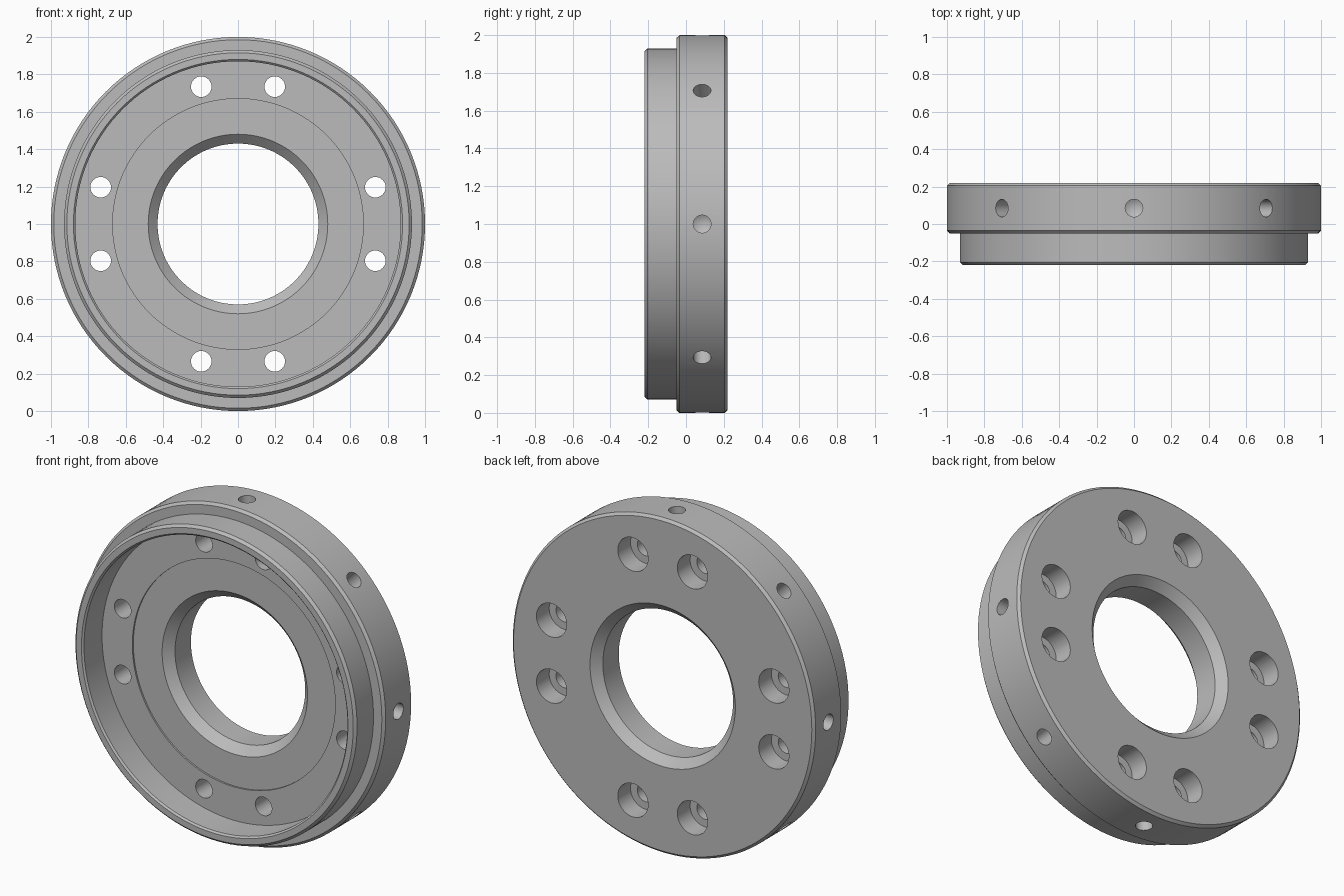
import bpy, bmesh, math
from mathutils import Matrix, Vector

old = bpy.data.objects.get("Cube")
if old:
    bpy.data.objects.remove(old, do_unlink=True)

CENTRE = Vector((0, 0, 1))
GREY = (0.5, 0.5, 0.5, 1)
steel = bpy.data.materials.new("steel grey")
steel.use_nodes = True
steel.diffuse_color = GREY
bsdf = next(n for n in steel.node_tree.nodes if n.type == "BSDF_PRINCIPLED")
bsdf.inputs["Base Color"].default_value = GREY


def lathe(bm, profile, matrix, segments, closed):
    """Revolve (radius, height) points about local z, then place with matrix."""
    rings = []
    for i in range(segments):
        a = math.tau * i / segments
        rings.append([bm.verts.new(matrix @ Vector((r * math.cos(a), r * math.sin(a), h)))
                      for r, h in profile])
    count = len(profile)
    for i in range(segments):
        a, b = rings[i], rings[(i + 1) % segments]
        for j in range(count if closed else count - 1):
            k = (j + 1) % count
            bm.faces.new((a[j], b[j], b[k], a[k]))


def finish(bm, name):
    bmesh.ops.remove_doubles(bm, verts=bm.verts, dist=1e-5)
    bmesh.ops.dissolve_degenerate(bm, edges=bm.edges, dist=1e-6)
    bmesh.ops.recalc_face_normals(bm, faces=bm.faces)
    mesh = bpy.data.meshes.new(name)
    bm.to_mesh(mesh)
    bm.free()
    mesh.materials.append(steel)
    obj = bpy.data.objects.new(name, mesh)
    bpy.context.collection.objects.link(obj)
    return obj


# Local z of the lathe points to the back (+y)
axis = Matrix.Translation(CENTRE) @ Matrix.Rotation(-math.pi / 2, 4, "X")

# Flanged ring: outer flange, narrower front rim, shallow cavity, chamfered bore
ring_profile = [
    (0.48, 0.22), (0.985, 0.22), (1.0, 0.205),              # back face and flange
    (1.0, -0.035), (0.985, -0.05), (0.93, -0.05),           # shoulder
    (0.93, -0.205), (0.915, -0.22),                         # front rim
    (0.88, -0.22), (0.87, -0.21), (0.87, -0.04),            # cavity wall
    (0.67, -0.04), (0.67, -0.03), (0.48, -0.03),            # floor with recess
    (0.43, 0.02), (0.43, 0.17),                             # bore
]
bm = bmesh.new()
lathe(bm, ring_profile, axis, 128, True)
ring = finish(bm, "flanged_ring")

bm = bmesh.new()
# Bolt holes, counterbored from the back, in four pairs
bolt_profile = [(0, -0.2), (0.055, -0.2), (0.055, 0.1), (0.1, 0.1), (0.1, 0.3), (0, 0.3)]
for quarter in range(4):
    for side in (-15, 15):
        a = math.radians(quarter * 90 + side)
        spot = Matrix.Translation((0.76 * math.cos(a), 0.76 * math.sin(a), 0))
        lathe(bm, bolt_profile, axis @ spot, 32, False)

# Blind drilled holes around the flange, with conical ends
drill_profile = [(0, 0.85), (0.047, 0.877), (0.047, 1.1), (0, 1.1)]
for i in range(8):
    turn = Matrix.Rotation(math.radians(45 * i), 4, "Y")
    place = Matrix.Translation(CENTRE + Vector((0, 0.085, 0))) @ turn
    lathe(bm, drill_profile, place, 32, False)
cutter = finish(bm, "hole_cutter")
cutter.hide_render = True

# Cut the holes and bake the result
cut = ring.modifiers.new("holes", "BOOLEAN")
cut.operation = "DIFFERENCE"
cut.solver = "EXACT"
cut.object = cutter
bpy.context.view_layer.update()
baked = bpy.data.meshes.new_from_object(
    ring.evaluated_get(bpy.context.evaluated_depsgraph_get()))
ring.modifiers.clear()
ring.data = baked
bpy.data.objects.remove(cutter, do_unlink=True)

# Smooth the round walls and keep the machined edges sharp
bpy.ops.object.select_all(action="DESELECT")
ring.select_set(True)
bpy.context.view_layer.objects.active = ring
bpy.ops.object.shade_smooth_by_angle(angle=math.radians(25))
